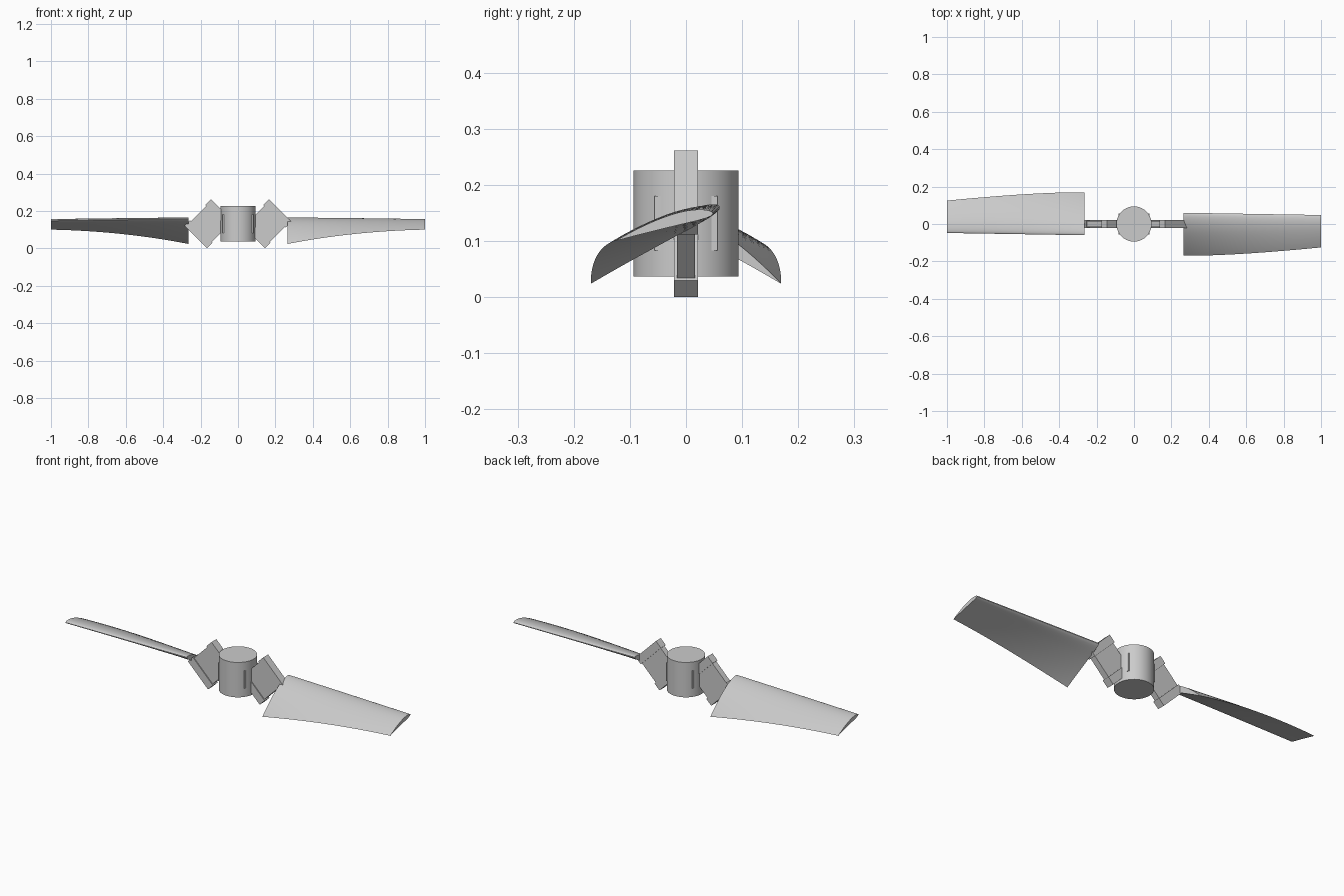
import bpy, bmesh, math
from mathutils import Vector, Matrix

cube = bpy.data.objects.get("Cube")
if cube:
    bpy.data.objects.remove(cube, do_unlink=True)

grey = bpy.data.materials.new("light_grey")
grey.use_nodes = True
grey.diffuse_color = (0.6, 0.6, 0.6, 1)
grey.node_tree.nodes["Principled BSDF"].inputs["Base Color"].default_value = (0.6, 0.6, 0.6, 1)


def finish(name, bm, smooth=False):
    bmesh.ops.recalc_face_normals(bm, faces=bm.faces)
    mesh = bpy.data.meshes.new(name)
    bm.to_mesh(mesh)
    bm.free()
    mesh.materials.append(grey)
    obj = bpy.data.objects.new(name, mesh)
    bpy.context.collection.objects.link(obj)
    if smooth:
        bpy.ops.object.select_all(action='DESELECT')
        obj.select_set(True)
        bpy.context.view_layer.objects.active = obj
        bpy.ops.object.shade_smooth_by_angle(angle=math.radians(35))
    return obj


def add_box(bm, size, centre, frame=Matrix()):
    m = frame @ Matrix.Translation(centre) @ Matrix.Diagonal((*size, 1))
    bmesh.ops.create_cube(bm, size=1, matrix=m)


# Central hub
bm = bmesh.new()
bmesh.ops.create_cone(bm, cap_ends=True, segments=64, radius1=0.094, radius2=0.094,
                      depth=0.189, matrix=Matrix.Translation((0, 0, 0.1315)))
finish("hub", bm, smooth=True)

# Flat mounting pad passing through both sides of the hub
bm = bmesh.new()
add_box(bm, (0.164, 0.112, 0.097), (0, 0, 0.1315))
finish("hub_pads", bm)


# Tilted hinge block: thin web between two wider end bars
def hinge(name, x):
    bm = bmesh.new()
    frame = Matrix.Translation((x, 0, 0.131)) @ Matrix.Rotation(-math.pi / 4, 4, 'Y')
    add_box(bm, (0.13, 0.032, 0.158), (0, 0, 0), frame)
    for s in (-1, 1):
        add_box(bm, (0.042, 0.042, 0.17), (s * 0.079, 0, 0), frame)
    finish(name, bm)


# Cambered airfoil outline on a unit chord, nose at the origin
def airfoil(n=18, thick=0.12, camber=0.04, peak=0.4):
    def point(u, side):
        t = 5 * thick * (0.2969 * math.sqrt(u) - 0.126 * u - 0.3516 * u**2
                         + 0.2843 * u**3 - 0.1036 * u**4)
        p = peak if u < peak else 1 - peak
        c = camber * (1 - ((u - peak) / p) ** 2)
        return u, c + side * t
    us = [0.5 - 0.5 * math.cos(math.pi * i / n) for i in range(n + 1)]
    return [point(u, 1) for u in reversed(us)] + [point(u, -1) for u in us[1:-1]]


# Twisted, tapering blade lofted through airfoil sections
def blade(name, turn, stations=28):
    bm = bmesh.new()
    outline = airfoil()
    rings = []
    for i in range(stations + 1):
        t = i / stations
        chord = 0.268 - 0.088 * t
        angle = math.radians(16 + 15 * (1 - t) ** 1.8)
        nose = Vector((0.265 + 0.735 * t, 0.060 - 0.012 * t, 0.162 - 0.012 * t))
        back = Vector((0, -math.cos(angle), -math.sin(angle)))
        up = Vector((0, -math.sin(angle), math.cos(angle)))
        rings.append([bm.verts.new(nose + chord * (u * back + v * up)) for u, v in outline])
    count = len(outline)
    for a, b in zip(rings, rings[1:]):
        for k in range(count):
            j = (k + 1) % count
            bm.faces.new((a[k], a[j], b[j], b[k]))
    bm.faces.new(rings[0])
    bm.faces.new(rings[-1])
    bmesh.ops.rotate(bm, verts=bm.verts, cent=(0, 0, 0), matrix=Matrix.Rotation(turn, 3, 'Z'))
    finish(name, bm, smooth=True)


for side, x, turn in (("left", 0.155, 0), ("right", -0.155, math.pi)):
    hinge(side + "_hinge_block", x)
    blade(side + "_blade", turn)
